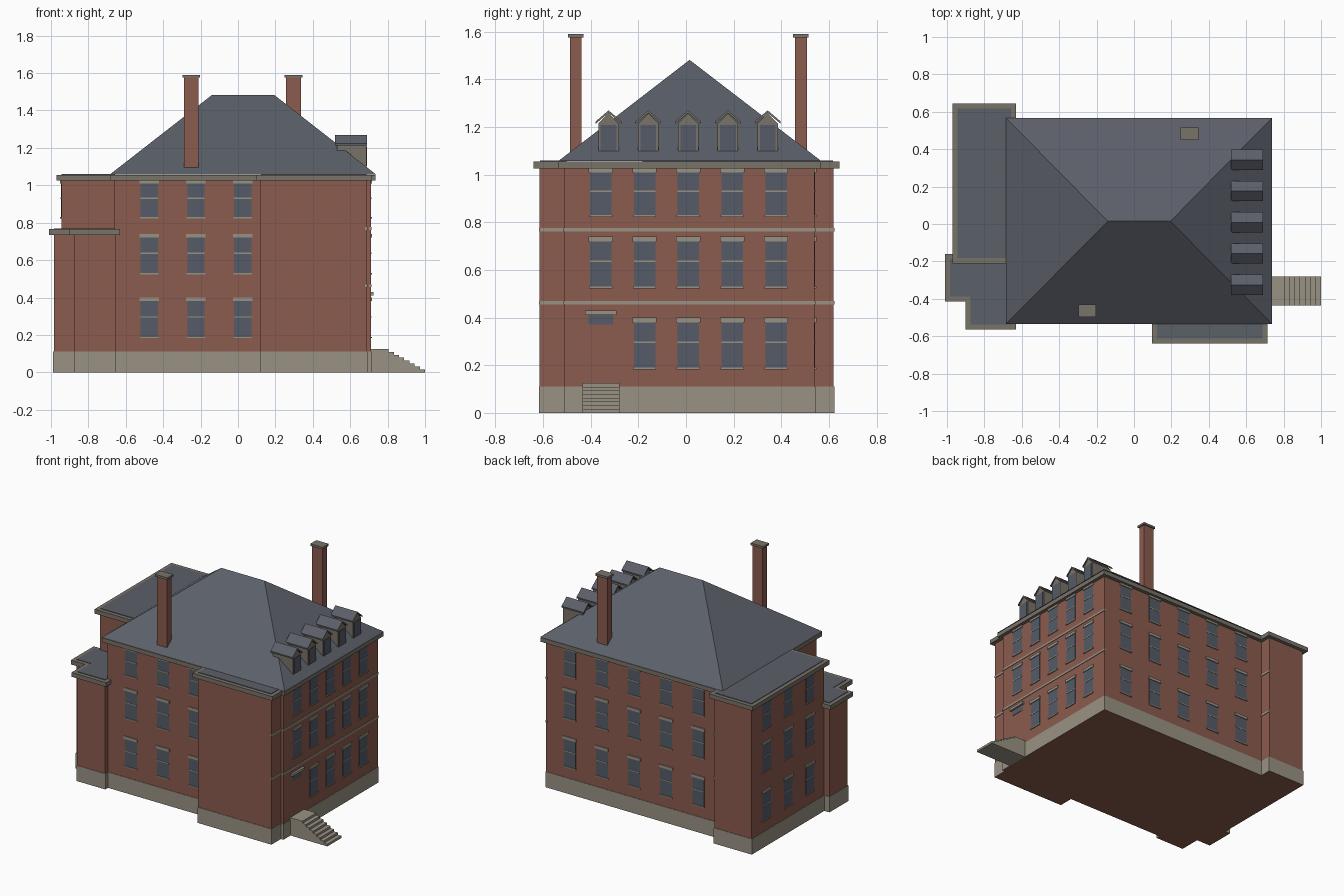
import bpy, bmesh
from mathutils import Vector

cube = bpy.data.objects.get("Cube")
if cube:
    bpy.data.objects.remove(cube, do_unlink=True)


def material(name, rgb):
    m = bpy.data.materials.new(name)
    m.use_nodes = True
    m.diffuse_color = (*rgb, 1)
    bsdf = m.node_tree.nodes["Principled BSDF"]
    bsdf.inputs["Base Color"].default_value = (*rgb, 1)
    bsdf.inputs["Roughness"].default_value = 0.9
    return m


BRICK = material("red brick", (0.26, 0.105, 0.077))
STONE = material("pale stone", (0.32, 0.29, 0.23))
TRIM = material("grey trim", (0.19, 0.17, 0.14))
SLATE = material("slate", (0.105, 0.115, 0.14))
GLASS = material("window glass", (0.09, 0.105, 0.135))


def finish(name, bm, *mats):
    bmesh.ops.recalc_face_normals(bm, faces=bm.faces)
    mesh = bpy.data.meshes.new(name)
    bm.to_mesh(mesh)
    bm.free()
    for m in mats:
        mesh.materials.append(m)
    ob = bpy.data.objects.new(name, mesh)
    bpy.context.collection.objects.link(ob)
    return ob


def add_prism(bm, base, shift):
    """Extrude a planar loop of points along a vector."""
    a = [bm.verts.new(p) for p in base]
    b = [bm.verts.new(Vector(p) + Vector(shift)) for p in base]
    bm.faces.new(a[::-1])
    bm.faces.new(b)
    for i in range(len(a)):
        j = (i + 1) % len(a)
        bm.faces.new((a[i], a[j], b[j], b[i]))


def prism(name, outline, z0, z1, mat):
    bm = bmesh.new()
    add_prism(bm, [(x, y, z0) for x, y in outline], (0, 0, z1 - z0))
    return finish(name, bm, mat)


def rect(x0, x1, y0, y1):
    return [(x0, y0), (x1, y0), (x1, y1), (x0, y1)]


def grow(outline, d):
    """Offset a right-angled, counter-clockwise outline."""
    out = []
    for i, p in enumerate(outline):
        p = Vector(p)
        e1 = (p - Vector(outline[i - 1])).normalized()
        e2 = (Vector(outline[(i + 1) % len(outline)]) - p).normalized()
        n = Vector((e1.y + e2.y, -e1.x - e2.x))
        out.append(tuple(p + n * d))
    return out


# Wings: brick walls, stone plinth, trim cornice and flat slate roof
main = rect(-0.66, 0.71, -0.51, 0.54)
wings = {
    "main": (main, 1.055),
    "rear_wing": (rect(-0.945, -0.655, -0.185, 0.62), 1.055),
    "front_wing": (rect(0.12, 0.69, -0.615, -0.5), 1.055),
    "low_wing": ([(-0.875, -0.54), (-0.655, -0.54), (-0.655, -0.186), (-0.985, -0.186),
                  (-0.985, -0.39), (-0.875, -0.39)], 0.765),
}
for name, (outline, top) in wings.items():
    prism(name + "_walls", outline, 0, top - 0.03, BRICK)
    base = prism(name + "_plinth", grow(outline, 0.003), 0, 0.11, STONE)
    base.data.materials.append(BRICK)
    for f in base.data.polygons:
        if f.normal.z < -0.5:
            f.material_index = 1
    prism(name + "_cornice", grow(outline, 0.025), top - 0.03, top, TRIM)
    if name != "main":
        prism(name + "_flat_roof", grow(outline, -0.002), top, top + 0.004, SLATE)

# Hipped main roof
bm = bmesh.new()
eave = [bm.verts.new((x, y, 1.058)) for x, y in rect(-0.685, 0.738, -0.535, 0.567)]
west, east = [bm.verts.new((x, 0.015, 1.482)) for x in (-0.14, 0.195)]
a, b, c, d = eave
for loop in ((a, b, east, west), (b, c, east), (c, d, west, east), (d, a, west), (d, c, b, a)):
    bm.faces.new(loop)
finish("main_roof", bm, SLATE)

# Chimneys with caps
for name, x, y in (("front_chimney", -0.25, -0.463), ("back_chimney", 0.297, 0.482)):
    shaft = rect(x - 0.04, x + 0.04, y - 0.025, y + 0.025)
    prism(name, shaft, 1.09, 1.575, BRICK)
    prism(name + "_cap", grow(shaft, 0.008), 1.575, 1.59, TRIM)

# Dormers along the right slope
for i in range(5):
    y = -0.325 + i * 0.167
    tag = "dormer_%d" % (i + 1)
    bm = bmesh.new()
    profile = [(-0.043, 1.09), (0.043, 1.09), (0.043, 1.215), (0, 1.258), (-0.043, 1.215)]
    add_prism(bm, [(0.53, y + u, z) for u, z in profile], (0.156, 0, 0))
    finish(tag + "_body", bm, TRIM)
    bm = bmesh.new()
    chevron = [(-0.054, 1.214), (0, 1.259), (0.054, 1.214), (0.054, 1.224), (0, 1.27), (-0.054, 1.224)]
    add_prism(bm, [(0.518, y + u, z) for u, z in chevron], (0.172, 0, 0))
    bm.normal_update()
    roof = finish(tag + "_roof", bm, SLATE, TRIM)
    for f in roof.data.polygons:
        if f.normal.x > 0.5:
            f.material_index = 1
    prism(tag + "_pane", rect(0.68, 0.689, y - 0.033, y + 0.033), 1.102, 1.208, GLASS)

# Windows: each wall has a place function from (along, outward) to (x, y)
WALLS = {
    "front": lambda u, o: (u, -0.51 - o),
    "back": lambda u, o: (u, 0.54 + o),
    "right_end": lambda u, o: (0.71 + o, u),
    "left_end": lambda u, o: (-0.945 - o, u),
}
ROWS = (0.19, 0.53, 0.83)


def plate(bm, place, u, half, z0, z1, depth):
    corners = [place(u + s * half, o) for s, o in ((-1, -0.004), (1, -0.004), (1, depth), (-1, depth))]
    add_prism(bm, [(x, y, z0) for x, y in corners], (0, 0, z1 - z0))


def windows(wall, columns, half, skip=()):
    place = WALLS[wall]
    panes, stones = bmesh.new(), bmesh.new()
    for r, z in enumerate(ROWS):
        h = 0.18 if r == 2 else 0.19
        for k, u in enumerate(columns):
            if (r, k) in skip:
                continue
            plate(panes, place, u, half, z, z + h, 0.002)
            plate(stones, place, u, half + 0.006, z + h, z + h + 0.02, 0.007)
            plate(stones, place, u, half + 0.004, z - 0.007, z, 0.007)
            plate(stones, place, u, half, z + h * 0.54, z + h * 0.54 + 0.007, 0.004)
    finish(wall + "_panes", panes, GLASS)
    finish(wall + "_lintels_and_sills", stones, STONE)


bays = [-0.475 + 0.25 * i for i in range(5)]
windows("front", bays[:3], 0.046)
windows("back", bays, 0.046)
windows("right_end", [-0.358 + 0.184 * i for i in range(5)], 0.045, skip={(0, 0)})
windows("left_end", [-0.025, 0.215, 0.455], 0.046)

# Entrance transom and hood
bm = bmesh.new()
plate(bm, WALLS["right_end"], -0.358, 0.052, 0.372, 0.412, 0.002)
finish("entrance_transom", bm, GLASS)
bm = bmesh.new()
plate(bm, WALLS["right_end"], -0.358, 0.067, 0.412, 0.43, 0.015)
finish("entrance_hood", bm, STONE)

# Stone string courses on the right end
for level, z in (("lower", 0.455), ("upper", 0.762)):
    prism(level + "_band_main", rect(0.70, 0.714, -0.514, 0.544), z, z + 0.014, STONE)
    prism(level + "_band_front", rect(0.68, 0.694, -0.618, -0.51), z, z + 0.014, STONE)
    prism(level + "_band_rear", rect(-0.66, -0.651, 0.53, 0.623), z, z + 0.014, STONE)

# Entrance steps: one stepped side profile pushed across
n, rise, x0 = 7, 0.0156, 0.805
run = (1.0 - x0) / n
profile = [(0.70, 0), (0.70, 0.125), (x0, 0.125)]
for i in range(n):
    z = 0.125 - (i + 1) * rise
    profile += [(x0 + i * run, z), (x0 + (i + 1) * run, z)]
profile.append((1.0, 0))
bm = bmesh.new()
add_prism(bm, [(x, -0.435, z) for x, z in profile], (0, 0.155, 0))
finish("entrance_steps", bm, STONE)
